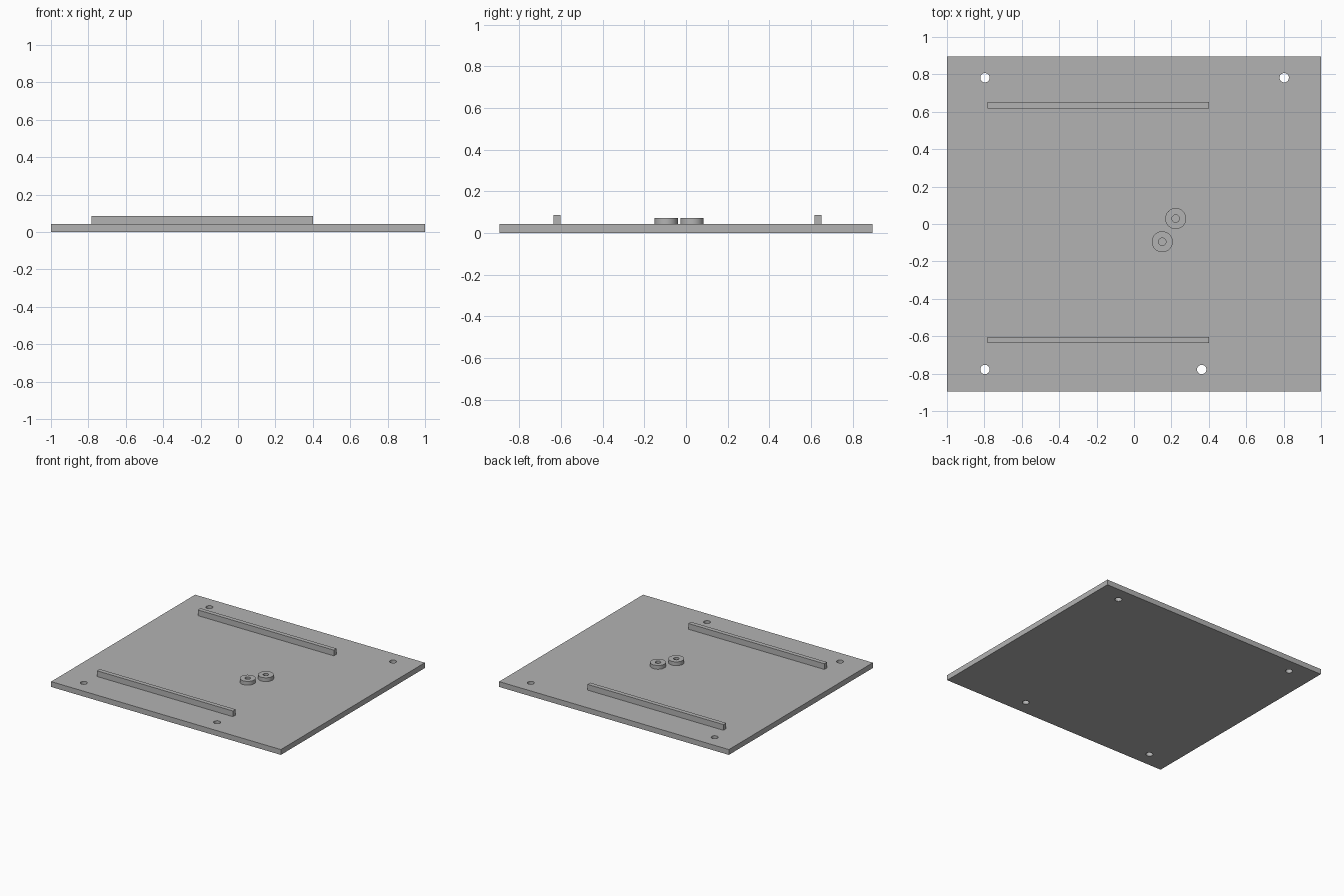
import bpy
from mathutils import Vector

if "Cube" in bpy.data.objects:
    bpy.data.objects.remove(bpy.data.objects["Cube"], do_unlink=True)

GREY = (0.45, 0.45, 0.45, 1)
grey = bpy.data.materials.new("plain grey")
grey.use_nodes = True
grey.diffuse_color = GREY
grey.node_tree.nodes["Principled BSDF"].inputs["Base Color"].default_value = GREY

PLATE_TOP = 0.042
RAIL_TOP = 0.087
WASHER_TOP = 0.072


def box(name, low, high):
    low, high = Vector(low), Vector(high)
    bpy.ops.mesh.primitive_cube_add(size=1, location=(low + high) / 2)
    ob = bpy.context.object
    ob.name = name
    ob.scale = high - low
    bpy.ops.object.transform_apply(location=False, rotation=False, scale=True)
    ob.data.materials.append(grey)
    return ob


def cylinder(name, x, y, radius, bottom, top):
    bpy.ops.mesh.primitive_cylinder_add(
        vertices=48, radius=radius, depth=top - bottom, location=(x, y, (bottom + top) / 2))
    ob = bpy.context.object
    ob.name = name
    ob.data.materials.append(grey)
    return ob


def drill(target, x, y, radius):
    """Cut a vertical hole right through the target."""
    cutter = cylinder("hole_cutter", x, y, radius, -0.1, 0.2)
    cutter.hide_render = True
    bpy.context.view_layer.objects.active = target
    mod = target.modifiers.new("hole", "BOOLEAN")
    mod.operation = "DIFFERENCE"
    mod.solver = "EXACT"
    mod.object = cutter
    bpy.ops.object.modifier_apply(modifier=mod.name)
    bpy.data.objects.remove(cutter, do_unlink=True)


def smooth(ob):
    bpy.ops.object.select_all(action="DESELECT")
    ob.select_set(True)
    bpy.context.view_layer.objects.active = ob
    bpy.ops.object.shade_smooth_by_angle()


# Base plate with four mounting holes
plate = box("base_plate", (-1, -0.895, 0), (1, 0.895, PLATE_TOP))
for x, y in [(-0.797, 0.782), (0.803, 0.782), (-0.797, -0.778), (0.362, -0.778)]:
    drill(plate, x, y, 0.025)
smooth(plate)

# Guide rails along the front and back
for name, y in [("front_rail", -0.62), ("back_rail", 0.634)]:
    box(name, (-0.782, y - 0.017, PLATE_TOP), (0.402, y + 0.017, RAIL_TOP))

# Pair of bored round bosses near the middle
for name, x, y in [("front_boss", 0.151, -0.095), ("back_boss", 0.223, 0.029)]:
    boss = cylinder(name, x, y, 0.056, PLATE_TOP, WASHER_TOP)
    drill(boss, x, y, 0.02)
    smooth(boss)
